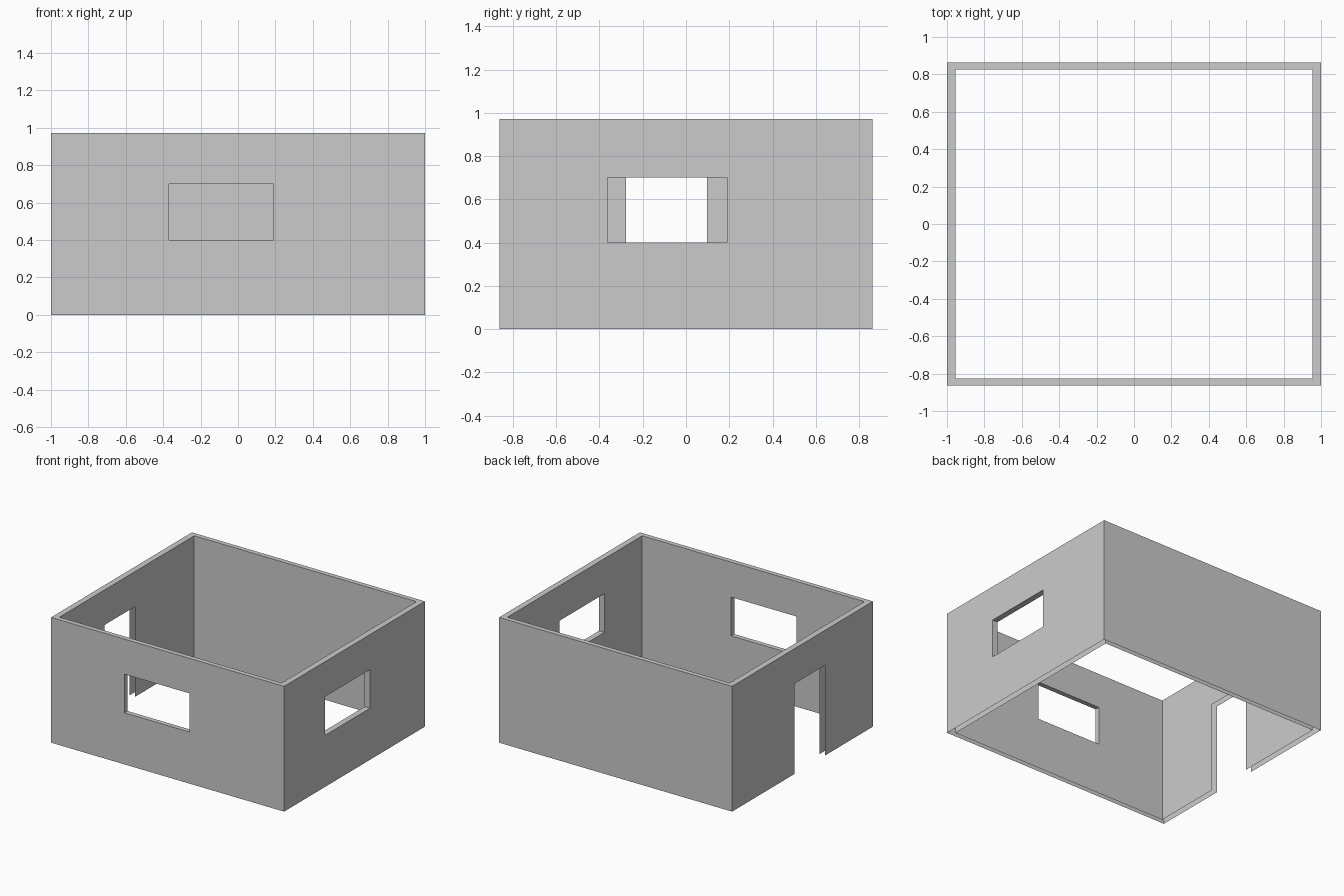
import bpy, bmesh

if "Cube" in bpy.data.objects:
    bpy.data.objects.remove(bpy.data.objects["Cube"])

H = 0.972
OUTER = (1.0, 0.863)
INNER = (0.954, 0.826)
LEVELS = [0.0, 0.40, 0.70, H]

# Wall layouts: u runs left to right as seen from outside; opening = (u0, u1, z0, z1)
WALLS = [
    (lambda h, u, z: (u, -h[1], z), 0, (-0.37, 0.19, 0.40, 0.70)),   # front, window
    (lambda h, u, z: (h[0], u, z), 1, (-0.363, 0.19, 0.40, 0.70)),   # right, window
    (lambda h, u, z: (-u, h[1], z), 0, None),                        # back, plain
    (lambda h, u, z: (-h[0], -u, z), 1, (-0.097, 0.277, 0.0, 0.70)), # left, doorway
]

bm = bmesh.new()


def quad(points, flip=False):
    verts = [bm.verts.new(p) for p in points]
    bm.faces.new(verts[::-1] if flip else verts)


def wall_skin(place, half, axis, opening, flip):
    us = [-half[axis], half[axis]]
    if opening:
        us[1:1] = opening[:2]
    for u0, u1 in zip(us, us[1:]):
        for z0, z1 in zip(LEVELS, LEVELS[1:]):
            if opening and u0 == opening[0] and opening[2] <= z0 and z1 <= opening[3]:
                continue
            quad([place(half, u0, z0), place(half, u1, z0),
                  place(half, u1, z1), place(half, u0, z1)], flip)


for place, axis, opening in WALLS:
    # Outer and inner skins, open along the bottom
    wall_skin(place, OUTER, axis, opening, False)
    wall_skin(place, INNER, axis, opening, True)
    # Top rim strip, mitred at the corners
    a, b = OUTER[axis], INNER[axis]
    quad([place(OUTER, -a, H), place(OUTER, a, H), place(INNER, b, H), place(INNER, -b, H)])
    # Window reveals (the doorway has none)
    if opening and opening[2] > 0:
        u0, u1, z0, z1 = opening
        ring = [(u0, z0), (u1, z0), (u1, z1), (u0, z1)]
        for p, q in zip(ring, ring[1:] + ring[:1]):
            quad([place(OUTER, *p), place(OUTER, *q), place(INNER, *q), place(INNER, *p)])

bmesh.ops.remove_doubles(bm, verts=bm.verts[:], dist=1e-4)
mesh = bpy.data.meshes.new("room_walls")
bm.to_mesh(mesh)
bm.free()
bpy.context.collection.objects.link(bpy.data.objects.new("room_walls", mesh))
